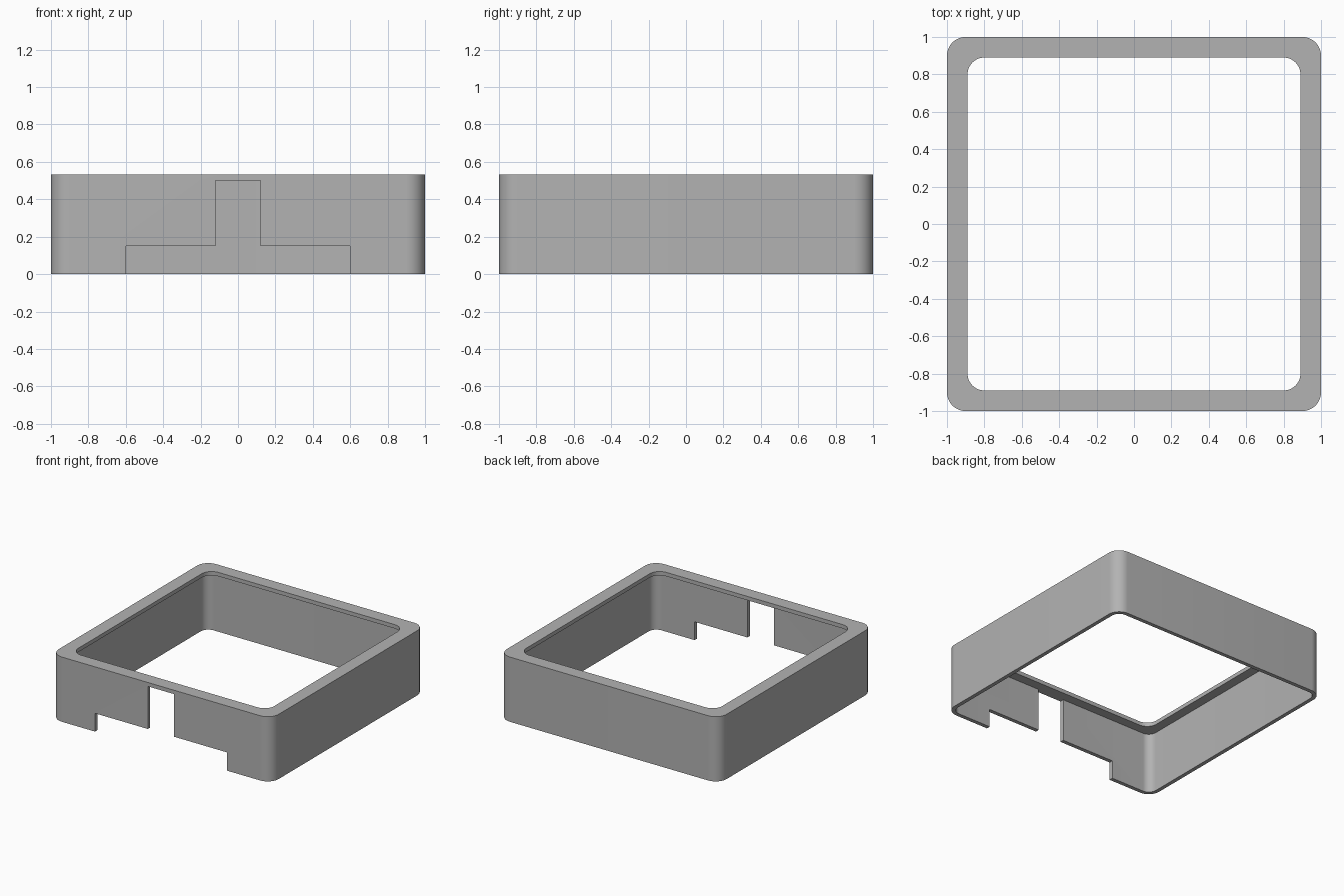
import bpy
import bmesh
from math import cos, sin, pi, radians

cube = bpy.data.objects.get("Cube")
if cube:
    bpy.data.objects.remove(cube, do_unlink=True)

HEIGHT = 0.532
LIP_Z = 0.5
WALL = 0.032
CORNER_STEPS = 12

grey = bpy.data.materials.new("plain grey")
grey.use_nodes = True
colour = (0.45, 0.45, 0.45, 1)
grey.diffuse_color = colour
grey.node_tree.nodes["Principled BSDF"].inputs["Base Color"].default_value = colour


def rounded_square(bm, half, radius, z):
    """Ring of vertices around a square with rounded corners."""
    ring = []
    c = half - radius
    for corner, (sx, sy) in enumerate([(1, 1), (-1, 1), (-1, -1), (1, -1)]):
        for i in range(CORNER_STEPS + 1):
            a = (corner + i / CORNER_STEPS) * pi / 2
            ring.append(bm.verts.new((sx * c + radius * cos(a), sy * c + radius * sin(a), z)))
    return ring


def make_object(name, bm):
    bmesh.ops.recalc_face_normals(bm, faces=bm.faces)
    mesh = bpy.data.meshes.new(name)
    bm.to_mesh(mesh)
    bm.free()
    mesh.materials.append(grey)
    obj = bpy.data.objects.new(name, mesh)
    bpy.context.collection.objects.link(obj)
    return obj


# Frame: thin outer wall with an inward lip along the top
bm = bmesh.new()
inner = 1 - WALL
opening = 0.89
rings = [rounded_square(bm, *spec) for spec in (
    (1, 0.1, 0), (1, 0.1, HEIGHT),
    (opening, 0.09, HEIGHT), (opening, 0.09, LIP_Z),
    (inner, 0.1 - WALL, LIP_Z), (inner, 0.1 - WALL, 0))]
for a, b in zip(rings, rings[1:] + rings[:1]):
    for i in range(len(a)):
        j = (i + 1) % len(a)
        bm.faces.new((a[i], a[j], b[j], b[i]))
frame = make_object("frame", bm)

# Cutter: wide low notch with a tall slot in its middle, front wall only
bm = bmesh.new()
half_outline = [(0.6, -0.1), (0.6, 0.15), (0.12, 0.15), (0.12, LIP_Z)]
outline = half_outline + [(-x, z) for x, z in reversed(half_outline)]
face = bm.faces.new([bm.verts.new((x, -1.1, z)) for x, z in outline])
extruded = bmesh.ops.extrude_face_region(bm, geom=[face])["geom"]
bmesh.ops.translate(bm, vec=(0, 0.2, 0),
                    verts=[v for v in extruded if isinstance(v, bmesh.types.BMVert)])
cutter = make_object("notch_cutter", bm)

# Cut the notch and bake the result into the frame
cut = frame.modifiers.new("notch", "BOOLEAN")
cut.operation = "DIFFERENCE"
cut.solver = "EXACT"
cut.object = cutter
bpy.ops.object.select_all(action="DESELECT")
frame.select_set(True)
bpy.context.view_layer.objects.active = frame
bpy.ops.object.modifier_apply(modifier=cut.name)
bpy.data.objects.remove(cutter, do_unlink=True)

bpy.ops.object.shade_smooth_by_angle(angle=radians(30))
